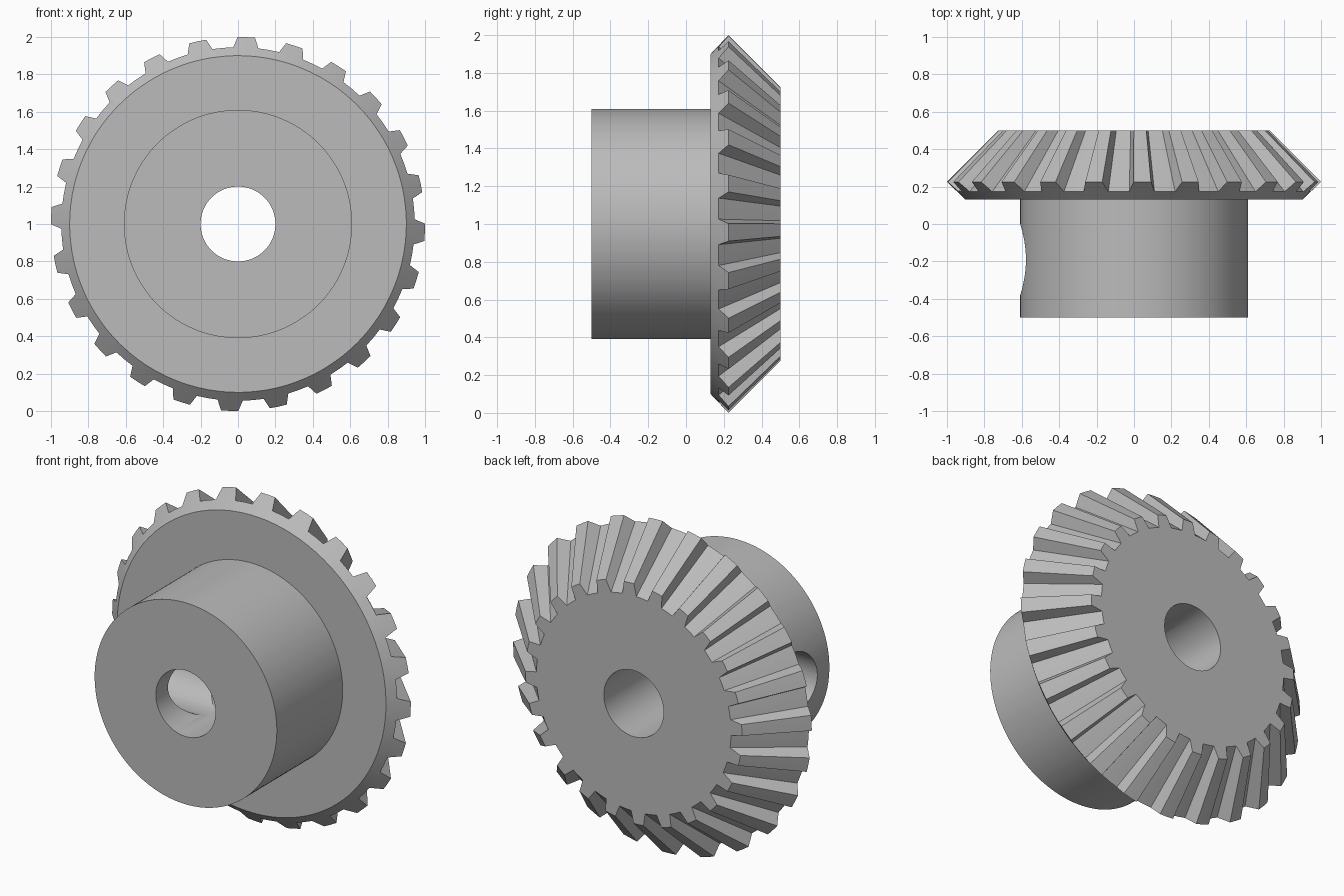
import bpy
import bmesh
from math import radians, sin, cos
from mathutils import Matrix, Vector

cube = bpy.data.objects.get("Cube")
if cube:
    bpy.data.objects.remove(cube, do_unlink=True)

steel = bpy.data.materials.new("steel_grey")
steel.use_nodes = True
grey = (0.5, 0.5, 0.5, 1)
steel.diffuse_color = grey
steel.node_tree.nodes["Principled BSDF"].inputs["Base Color"].default_value = grey

TEETH = 24
PITCH = 360 / TEETH
CENTRE_Z = 1.0
# angle within one pitch, True where the point lies on the tooth tip
TOOTH = [(-4.1, False), (-2.65, True), (0, True),
         (2.65, True), (4.1, False), (7.5, False)]
OFFSET = 2.55

# Sections along the axis: (tip radius, tip y, root radius, root y)
BORE, HUB, RIM = 0.2, 0.61, 0.9
SECTIONS = [
    (BORE, -0.5, BORE, -0.5),
    (HUB, -0.5, HUB, -0.5),
    (HUB, 0.13, HUB, 0.13),
    (RIM, 0.13, RIM, 0.13),
    (1.0, 0.225, 0.945, 0.173),   # large end of the teeth
    (0.725, 0.5, 0.652, 0.5),     # small end of the teeth
    (BORE, 0.5, BORE, 0.5),
]


def to_object(name, bm):
    bmesh.ops.recalc_face_normals(bm, faces=bm.faces)
    mesh = bpy.data.meshes.new(name)
    bm.to_mesh(mesh)
    bm.free()
    mesh.materials.append(steel)
    obj = bpy.data.objects.new(name, mesh)
    bpy.context.collection.objects.link(obj)
    return obj


# Gear body: hub, toothed rim and bore as one closed skin
bm = bmesh.new()
rings = []
for tip_r, tip_y, root_r, root_y in SECTIONS:
    ring = []
    for tooth in range(TEETH):
        for step, on_tip in TOOTH:
            a = radians(tooth * PITCH + OFFSET + step)
            r, y = (tip_r, tip_y) if on_tip else (root_r, root_y)
            ring.append(bm.verts.new((r * sin(a), y, CENTRE_Z + r * cos(a))))
    rings.append(ring)
for ring, following in zip(rings, rings[1:] + rings[:1]):
    for i in range(len(ring)):
        j = (i + 1) % len(ring)
        bm.faces.new((ring[i], ring[j], following[j], following[i]))
gear = to_object("bevel_gear", bm)

# Set screw hole through one side of the hub into the bore
bm = bmesh.new()
place = Matrix.Translation(Vector((-0.52, -0.19, CENTRE_Z))) @ Matrix.Rotation(radians(90), 4, "Y")
bmesh.ops.create_cone(bm, cap_ends=True, segments=64, radius1=0.195,
                      radius2=0.195, depth=1.0, matrix=place)
cutter = to_object("screw_hole_cutter", bm)
cutter.hide_render = True

cut = gear.modifiers.new("screw_hole", "BOOLEAN")
cut.operation = "DIFFERENCE"
cut.solver = "EXACT"
cut.object = cutter
bpy.ops.object.select_all(action="DESELECT")
gear.select_set(True)
bpy.context.view_layer.objects.active = gear
bpy.ops.object.modifier_apply(modifier=cut.name)
bpy.data.objects.remove(cutter, do_unlink=True)
bpy.ops.object.shade_smooth_by_angle(angle=radians(25))
